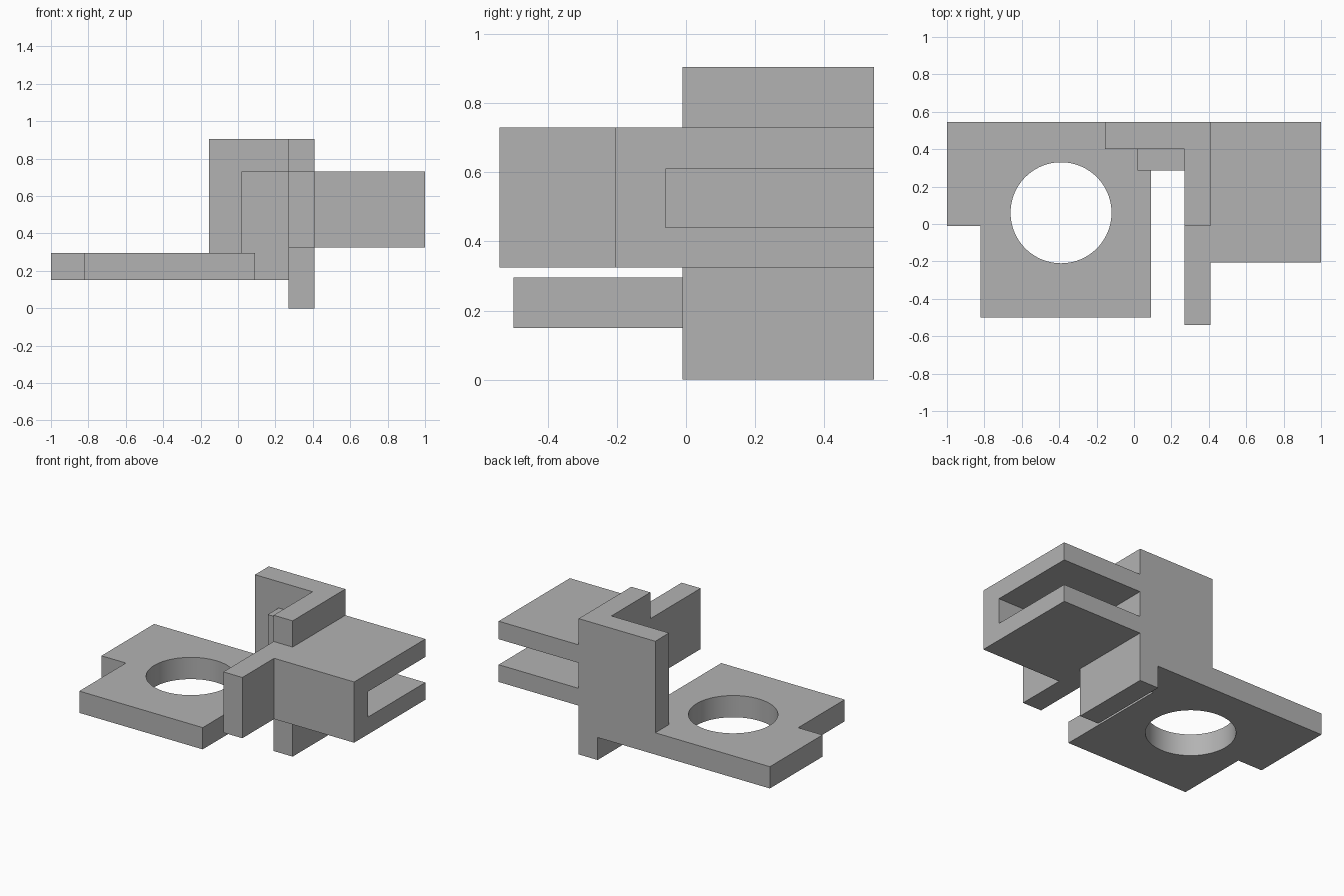
import bpy
import bmesh

default = bpy.data.objects.get("Cube")
if default:
    bpy.data.objects.remove(default, do_unlink=True)

grey = bpy.data.materials.new("plain grey")
grey.use_nodes = True
grey.diffuse_color = (0.45, 0.45, 0.45, 1)
grey.node_tree.nodes["Principled BSDF"].inputs["Base Color"].default_value = grey.diffuse_color


def extrude(name, outline, bottom, top):
    """Extrude a plan outline (counter-clockwise) between two heights."""
    bm = bmesh.new()
    face = bm.faces.new([bm.verts.new((x, y, bottom)) for x, y in outline])
    raised = bmesh.ops.extrude_face_region(bm, geom=[face])["geom"]
    verts = [g for g in raised if isinstance(g, bmesh.types.BMVert)]
    bmesh.ops.translate(bm, verts=verts, vec=(0, 0, top - bottom))
    bmesh.ops.recalc_face_normals(bm, faces=bm.faces)
    mesh = bpy.data.meshes.new(name)
    bm.to_mesh(mesh)
    bm.free()
    mesh.materials.append(grey)
    obj = bpy.data.objects.new(name, mesh)
    bpy.context.collection.objects.link(obj)
    return obj


def rect(x0, x1, y0, y1):
    return [(x0, y0), (x1, y0), (x1, y1), (x0, y1)]


def cut(obj, cutter):
    """Subtract the cutter, apply the result and discard the cutter."""
    cutter.hide_render = True
    mod = obj.modifiers.new("cut", "BOOLEAN")
    mod.operation = "DIFFERENCE"
    mod.solver = "EXACT"
    mod.object = cutter
    bpy.ops.object.select_all(action="DESELECT")
    bpy.context.view_layer.objects.active = obj
    obj.select_set(True)
    bpy.ops.object.modifier_apply(modifier=mod.name)
    bpy.data.objects.remove(cutter, do_unlink=True)


back = 0.545
inner, outer = 0.27, 0.41      # two sides of the upright wall
low, high = 0.325, 0.73        # height range of the forked block

# Notched base plate with a back tab and a round hole
plate = extrude("base_plate", [
    (-1, -0.01), (-0.82, -0.01), (-0.82, -0.5), (0.09, -0.5),
    (0.09, 0.285), (inner, 0.285), (inner, back), (-1, back)], 0.15, 0.295)
bpy.ops.mesh.primitive_cylinder_add(vertices=96, radius=0.27, depth=1, location=(-0.39, 0.06, 0.2))
cut(plate, bpy.context.object)
bpy.ops.object.select_all(action="DESELECT")
plate.select_set(True)
bpy.context.view_layer.objects.active = plate
bpy.ops.object.shade_smooth_by_angle()

# Upright corner: side wall down to the ground, back wall standing on the plate
extrude("side_wall", rect(inner, outer, -0.01, back), 0, 0.905)
extrude("back_wall", rect(-0.155, inner, 0.4, back), 0.295, 0.905)
extrude("corner_block", rect(0.02, inner, 0.285, 0.4), 0.295, high)

# Forward arm and side block, slotted into a fork
fork = extrude("arm_and_fork", [
    (inner, -0.54), (outer, -0.54), (outer, -0.205), (1, -0.205),
    (1, back), (outer, back), (outer, -0.01), (inner, -0.01)], low, high)
cut(fork, extrude("slot_cutter", rect(outer, 1.2, -0.06, 0.8), 0.44, 0.61))
